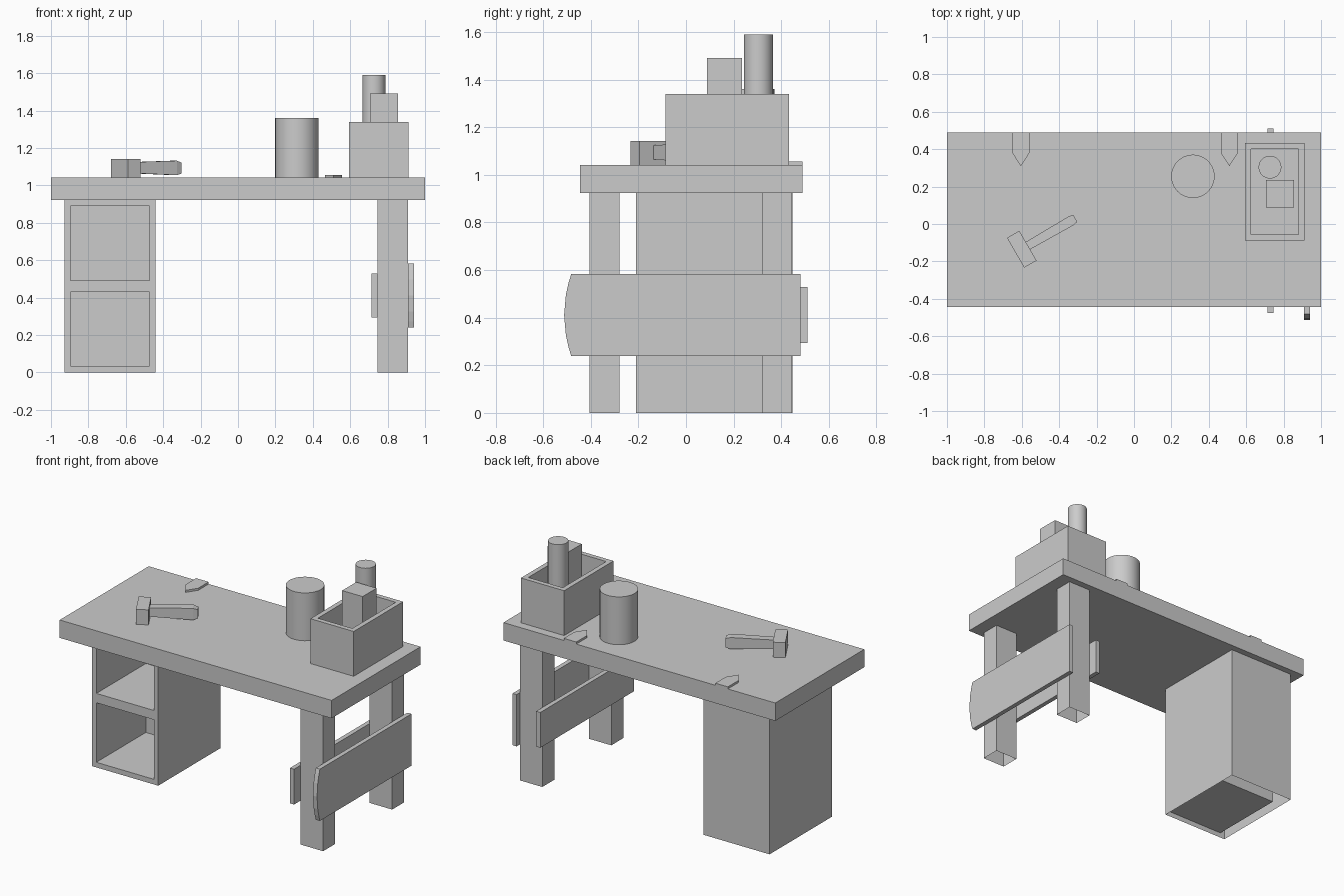
import bpy, bmesh, math
from mathutils import Matrix, Vector

if "Cube" in bpy.data.objects:
    bpy.data.objects.remove(bpy.data.objects["Cube"])


def finish(name, bm):
    me = bpy.data.meshes.new(name)
    bm.normal_update()
    bm.to_mesh(me)
    bm.free()
    ob = bpy.data.objects.new(name, me)
    bpy.context.collection.objects.link(ob)
    return ob


def box_bm(x0, x1, y0, y1, z0, z1):
    bm = bmesh.new()
    size = Matrix.Diagonal((x1 - x0, y1 - y0, z1 - z0, 1))
    loc = Matrix.Translation(((x0 + x1) / 2, (y0 + y1) / 2, (z0 + z1) / 2))
    bmesh.ops.create_cube(bm, size=1, matrix=loc @ size)
    bm.normal_update()
    return bm


def box(name, *b):
    return finish(name, box_bm(*b))


def facing(bm, d):
    return [f for f in bm.faces if f.normal.dot(Vector(d)) > 0.9]


def push(bm, face, vec):
    """Extrude one face by vec to sink a recess."""
    res = bmesh.ops.extrude_face_region(bm, geom=[face])['geom']
    verts = [g for g in res if isinstance(g, bmesh.types.BMVert)]
    bmesh.ops.translate(bm, verts=verts, vec=vec)
    if face.is_valid:
        bm.faces.remove(face)


def prism(name, pts, vec):
    """Extrude a flat outline along vec."""
    bm = bmesh.new()
    f = bm.faces.new([bm.verts.new(p) for p in pts])
    res = bmesh.ops.extrude_face_region(bm, geom=[f], use_keep_orig=True)['geom']
    bmesh.ops.translate(bm, verts=[g for g in res if isinstance(g, bmesh.types.BMVert)], vec=vec)
    bmesh.ops.recalc_face_normals(bm, faces=bm.faces)
    return finish(name, bm)


def cylinder(name, x, y, r, z0, z1):
    bpy.ops.mesh.primitive_cylinder_add(vertices=32, radius=r, depth=z1 - z0,
                                        location=(x, y, (z0 + z1) / 2))
    bpy.context.object.name = name
    bpy.ops.object.shade_smooth_by_angle(angle=math.radians(30))


TOP = 1.042

# Table top
box("table_top", -1, 1, -0.445, 0.49, 0.923, TOP)

# Legs, open at both ends
for name, y in (("front_leg", -0.405), ("back_leg", 0.32)):
    bm = box_bm(0.745, 0.91, y, y + 0.126, 0, 0.923)
    bmesh.ops.delete(bm, geom=facing(bm, (0, 0, -1)) + facing(bm, (0, 0, 1)), context='FACES_ONLY')
    finish(name, bm)

# Cabinet shell, open underneath, with two cubbies sunk into the front
bm = box_bm(-0.928, -0.44, -0.21, 0.447, 0, 0.923)
bmesh.ops.delete(bm, geom=facing(bm, (0, 0, -1)), context='FACES_ONLY')
cuts = [((x, 0, 0), (1, 0, 0)) for x in (-0.895, -0.472)]
cuts += [((0, 0, z), (0, 0, 1)) for z in (0.034, 0.43, 0.492, 0.89)]
for co, no in cuts:
    front = facing(bm, (0, -1, 0))
    edges = {e for f in front for e in f.edges}
    verts = {v for f in front for v in f.verts}
    bmesh.ops.bisect_plane(bm, geom=front + list(edges) + list(verts), plane_co=co, plane_no=no)
    bm.normal_update()
for f in facing(bm, (0, -1, 0)):
    c = f.calc_center_median()
    if abs(c.x + 0.6835) < 0.05 and min(abs(c.z - 0.232), abs(c.z - 0.691)) < 0.05:
        push(bm, f, (0, 0.52, 0))
finish("cabinet", bm)

# Side boards: the outer one has a rounded front end
arc = [(-0.512 + 0.03 * t ** 2, 0.411 + 0.172 * t) for t in (-1, -0.8, -0.5, 0, 0.5, 0.8, 1)]
outline = arc + [(0.48, 0.583), (0.48, 0.239)]
prism("outer_side_board", [(0.91, y, z) for y, z in outline], (0.03, 0, 0))
box("inner_side_board", 0.715, 0.745, -0.475, 0.51, 0.293, 0.528)

# Pointed metal plates at the back edge
for name, x in (("left_plate", -0.605), ("right_plate", 0.51)):
    w = 0.046
    pts = [(x - w, 0.49), (x - w, 0.38), (x, 0.31), (x + w, 0.38), (x + w, 0.49)]
    prism(name, [(a, b, TOP) for a, b in pts], (0, 0, 0.014))

# Hammer, turned 30 degrees
turn = Matrix.Translation((-0.6, -0.135, 0)) @ Matrix.Rotation(math.radians(30), 4, 'Z')
box("hammer_head", -0.038, 0.038, -0.092, 0.092, TOP, 1.142).matrix_world = turn
bm = bmesh.new()
rings = []
for u, w, z0, z1 in ((0.036, 0.023, 1.065, 1.124), (0.3, 0.027, 1.055, 1.132), (0.33, 0.022, 1.063, 1.122)):
    rings.append([bm.verts.new((u, a, z)) for a, z in ((-w, z0), (w, z0), (w, z1), (-w, z1))])
for a, b in zip(rings, rings[1:]):
    for i in range(4):
        j = (i + 1) % 4
        bm.faces.new((a[i], a[j], b[j], b[i]))
bm.faces.new(rings[0])
bm.faces.new(rings[-1])
bmesh.ops.recalc_face_normals(bm, faces=bm.faces)
finish("hammer_handle", bm).matrix_world = turn

# Canister
cylinder("canister", 0.315, 0.255, 0.116, TOP, 1.36)

# Open box with a roll and a block standing inside
bm = box_bm(0.594, 0.912, -0.087, 0.432, TOP, 1.34)
lid = facing(bm, (0, 0, 1))[0]
bmesh.ops.inset_region(bm, faces=[lid], thickness=0.032, use_even_offset=True)
push(bm, lid, (0, 0, -0.265))
finish("open_box", bm)
cylinder("roll", 0.727, 0.304, 0.061, 1.075, 1.59)
box("block", 0.705, 0.855, 0.088, 0.235, 1.075, 1.49)
